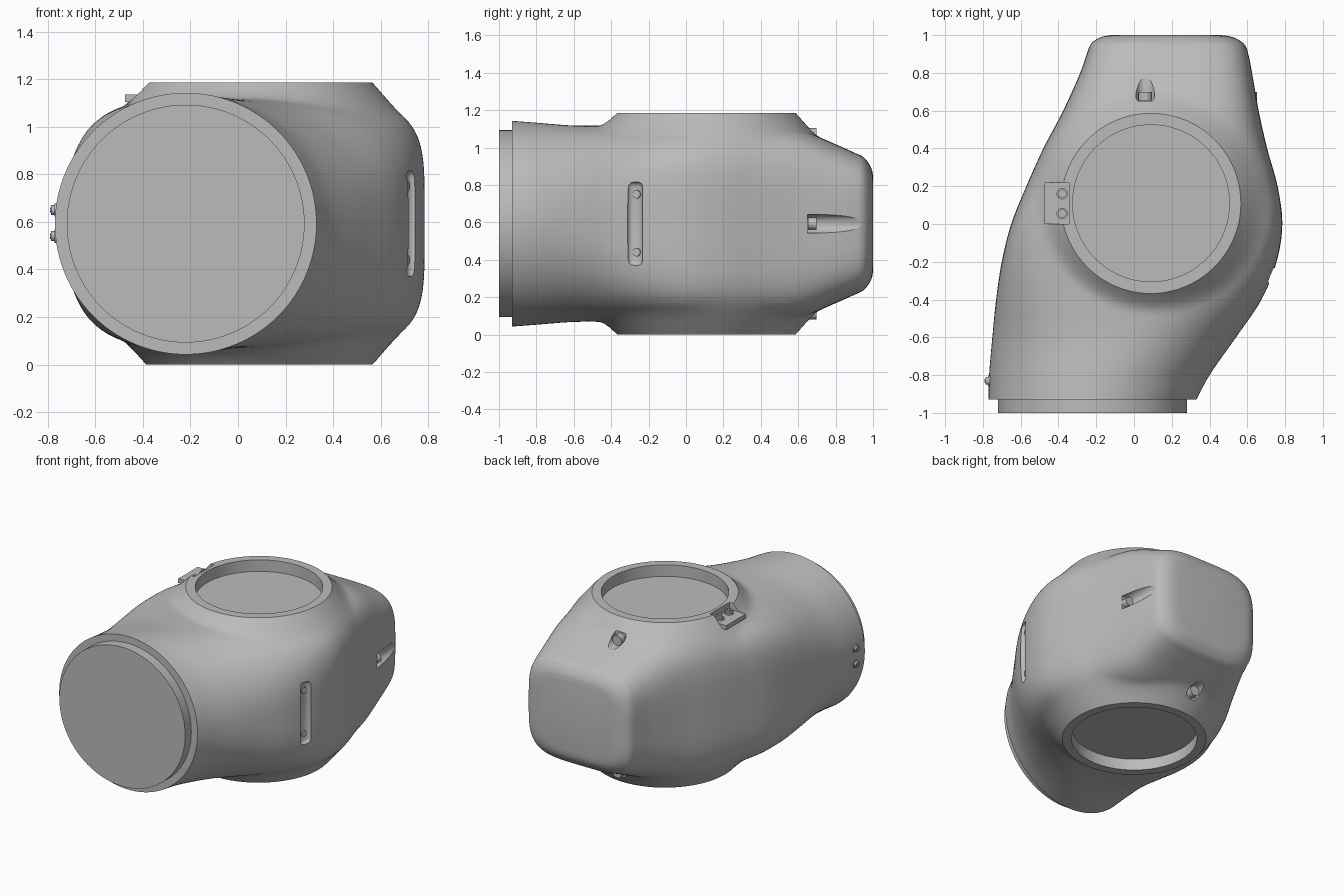
import bpy, bmesh, math
from mathutils import Vector

if "Cube" in bpy.data.objects:
    bpy.data.objects.remove(bpy.data.objects["Cube"])

MID = 0.5925                 # height of the horizontal symmetry plane
PORT = Vector((0.09, 0.11))  # centre of the upper and lower ports
grey = bpy.data.materials.new("neutral_grey")
grey.use_nodes = True
grey.diffuse_color = (0.5, 0.5, 0.5, 1)
grey.node_tree.nodes["Principled BSDF"].inputs["Base Color"].default_value = (0.5, 0.5, 0.5, 1)


def finish(ob, name, angle=35):
    ob.name = name
    ob.data.materials.clear()
    ob.data.materials.append(grey)
    bpy.ops.object.select_all(action='DESELECT')
    ob.select_set(True)
    bpy.context.view_layer.objects.active = ob
    bpy.ops.object.shade_smooth_by_angle(angle=math.radians(angle))
    return ob


def cylinder(name, loc, axis, radius, depth, sides=32):
    rot = Vector(axis).to_track_quat('Z', 'Y').to_euler()
    bpy.ops.mesh.primitive_cylinder_add(vertices=sides, radius=radius, depth=depth,
                                        location=loc, rotation=rot)
    return finish(bpy.context.object, name)


def box(name, loc, size, turn=(0, 0, 0), bevel=0.0):
    bpy.ops.mesh.primitive_cube_add(size=1, location=loc, rotation=turn)
    ob = bpy.context.object
    ob.scale = size
    bpy.ops.object.transform_apply(location=False, rotation=False, scale=True)
    if bevel:
        mod = ob.modifiers.new("bevel", 'BEVEL')
        mod.width, mod.segments = bevel, 4
        bpy.ops.object.modifier_apply(modifier="bevel")
    return finish(ob, name)


def screw(name, loc, axis, radius):
    # washer, head and hexagonal tip
    a = Vector(axis)
    cylinder(name + "_washer", loc, axis, radius, 0.012)
    cylinder(name + "_head", Vector(loc) + a * 0.01, axis, radius * 0.75, 0.02)
    cylinder(name + "_hex", Vector(loc) + a * 0.021, axis, radius * 0.4, 0.008, 6)


# Body stations: y, left edge, right edge, half height, squareness
STATIONS = [
    (-.93, -.77, .33, .55, 2), (-.8, -.767, .40, .54, 2.05),
    (-.6, -.75, .54, .525, 2.35), (-.4, -.73, .675, .525, 3),
    (-.2, -.70, .755, .527, 3.9), (0, -.65, .785, .53, 4.6),
    (.2, -.57, .76, .53, 4.6), (.4, -.48, .705, .525, 4.4),
    (.6, -.375, .66, .505, 4.2), (.8, -.285, .625, .425, 4),
    (.9, -.25, .605, .38, 4), (.95, -.23, .585, .355, 4),
    (.98, -.195, .545, .318, 4), (.995, -.155, .50, .285, 4),
    (1, -.12, .46, .255, 4)]


def slope(i, k):
    a, b = STATIONS[max(i - 1, 0)], STATIONS[min(i + 1, len(STATIONS) - 1)]
    return (b[k] - a[k]) / (b[0] - a[0])


def station(y):
    i = 0
    while i < len(STATIONS) - 2 and STATIONS[i + 1][0] < y:
        i += 1
    p, q = STATIONS[i], STATIONS[i + 1]
    d = q[0] - p[0]
    t = (y - p[0]) / d
    h = t * t * (3 - 2 * t)
    return [p[k] * (1 - h) + q[k] * h + d * t * (1 - t) *
            (slope(i, k) * (1 - t) - slope(i + 1, k) * t) for k in range(1, 5)]


def add_flare(x, y, z, hh):
    # blend the shell up into the conical flare around each port
    t = max((Vector((x, y)) - PORT).length - 0.475, -0.07)
    up = abs(z)
    flare = MID - 1.15 * t - 4 * t * abs(t)
    k = 0.1
    blend = max(k - abs(up - flare), 0) / k
    top = max(up, flare) + blend * blend * k / 4
    w = min(max((up / hh - 0.45) / 0.4, 0), 1)
    w = w * w * (3 - 2 * w)
    return math.copysign(up + w * (top - up), z)


# Main housing: lofted shell
SEG, ROWS = 192, 110
bm = bmesh.new()
rings = []
for j in range(ROWS + 1):
    y = -0.93 + 1.93 * math.sin(math.pi / 2 * j / ROWS)
    xl, xr, hh, n = station(y)
    ring = []
    for i in range(SEG):
        a = 2 * math.pi * i / SEG
        c, s = math.cos(a), math.sin(a)
        rad = (abs(c) ** n + abs(s) ** n) ** (-1 / n)
        x = (xl + xr) / 2 + (xr - xl) / 2 * c * rad
        z = add_flare(x, y, hh * s * rad, hh)
        ring.append(bm.verts.new((x, y, MID + z)))
    rings.append(ring)
for a, b in zip(rings, rings[1:]):
    for i in range(SEG):
        m = (i + 1) % SEG
        bm.faces.new((a[i], a[m], b[m], b[i]))
bm.faces.new(rings[0])
bm.faces.new(rings[-1])
bmesh.ops.recalc_face_normals(bm, faces=bm.faces)
mesh = bpy.data.meshes.new("housing")
bm.to_mesh(mesh)
bm.free()
housing = bpy.data.objects.new("housing", mesh)
bpy.context.collection.objects.link(housing)

# Flat port rims, sunken ports and bolt slots, above and below
cutters = []
for side in (1, -1):
    cutters += [
        box("rim_cutter", (*PORT, MID + side * (MID + .15)), (1.6, 1.6, .3)),
        cylinder("port_cutter", (*PORT, MID + side * .61), (0, 0, 1), .415, .2, 96),
        cylinder("port_slot_cutter", (.06, .85, MID + side * .485), (0, 1, 0), .05, .4)]

# Side slot, grip recess and latch pocket
GRIP_TURN = (0, 0, math.radians(-20))
cutters += [
    cylinder("side_slot_cutter", (.645, .85, MID), (0, 1, 0), .05, .4),
    box("grip_cutter", (.738, -.275, MID), (.07, .085, .45), GRIP_TURN, .03),
    box("latch_cutter", (-.41, .11, 1.185), (.13, .22, .11))]
for cut in cutters:
    mod = housing.modifiers.new("pocket", 'BOOLEAN')
    mod.operation, mod.solver, mod.object = 'DIFFERENCE', 'EXACT', cut
    bpy.context.view_layer.objects.active = housing
    bpy.ops.object.modifier_apply(modifier="pocket")
for cut in cutters:
    bpy.data.objects.remove(cut)
finish(housing, "housing", 32)

# Front spigot
cylinder("front_spigot", (-.22, -.96, MID), (0, 1, 0), .5, .08, 96)

# Bolts seated in the slots
for name, side in (("upper", 1), ("lower", -1)):
    cylinder(name + "_bolt", (.06, .675, MID + side * .475), (0, 1, 0), .036, .045)
cylinder("side_bolt", (.62, .675, MID), (0, 1, 0), .032, .045)

# Latch plate beside the upper port
box("latch_plate", (-.41, .11, 1.12), (.13, .22, .03))
for y in (.055, .16):
    screw("latch_screw", (-.38, y, 1.14), (0, 0, 1), .03)

# Clamp screws on the side of the front collar
for z in (.54, .65):
    screw("clamp_screw", (-.766, -.83, z), (-1, 0, 0), .028)

# Screws sunk in the grip recess
for z in (.44, .75):
    cylinder("grip_screw", (.705, -.263, z), (.94, -.342, 0), .022, .02)
